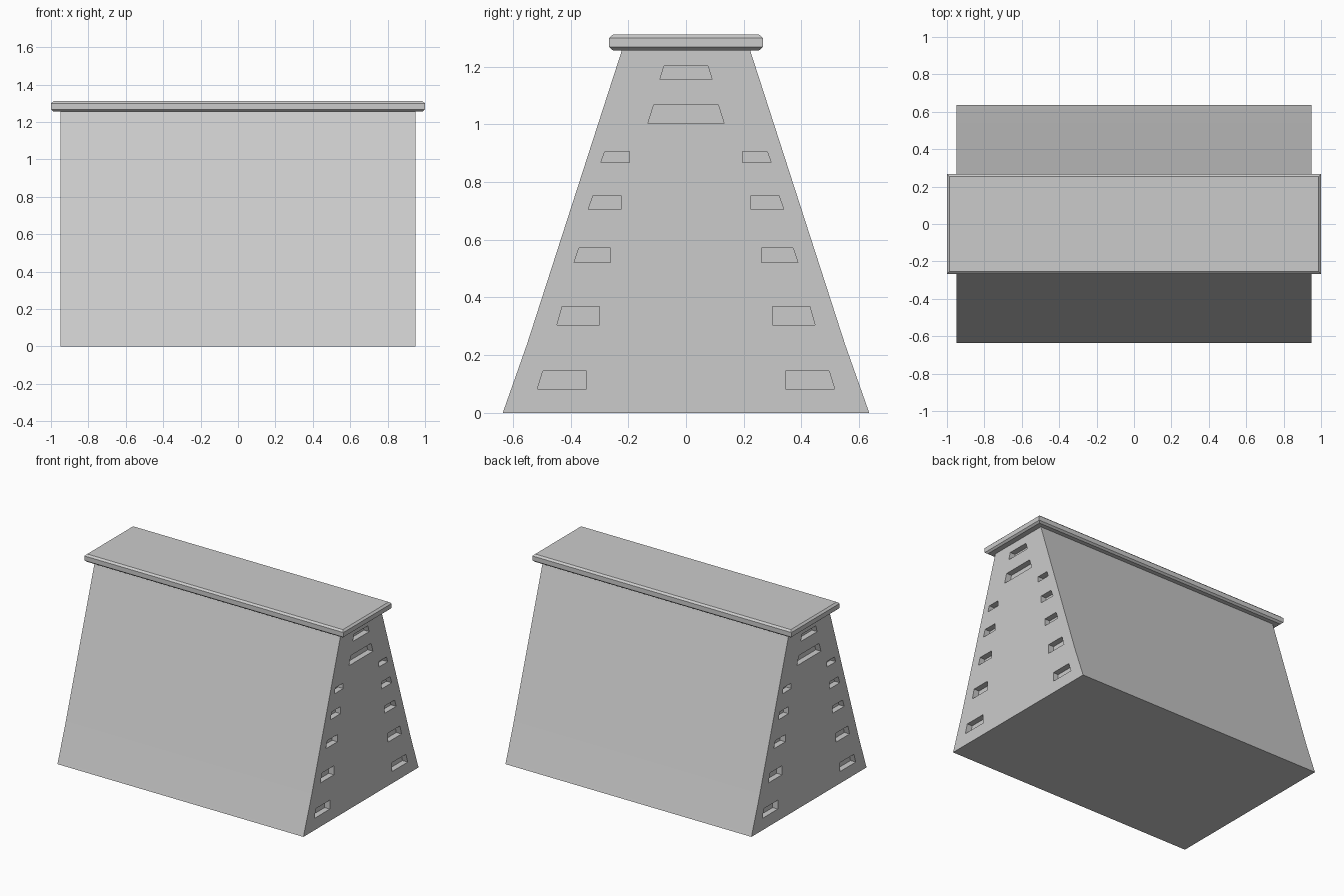
import bpy, bmesh

if "Cube" in bpy.data.objects:
    bpy.data.objects.remove(bpy.data.objects["Cube"])


def new_object(name, bm):
    bmesh.ops.recalc_face_normals(bm, faces=bm.faces[:])
    mesh = bpy.data.meshes.new(name)
    bm.to_mesh(mesh)
    bm.free()
    obj = bpy.data.objects.new(name, mesh)
    bpy.context.collection.objects.link(obj)
    return obj


def loft(bm, rings):
    """Skin matching rings of points and cap both ends."""
    loops = [[bm.verts.new(p) for p in ring] for ring in rings]
    n = len(loops[0])
    for a, b in zip(loops, loops[1:]):
        for i in range(n):
            j = (i + 1) % n
            bm.faces.new((a[i], a[j], b[j], b[i]))
    bm.faces.new(loops[0])
    bm.faces.new(loops[-1])


def prism(bm, profile, x0, x1):
    """Extrude a (y, z) profile along x."""
    loft(bm, [[(x, y, z) for y, z in profile] for x in (x0, x1)])


HALF_X = 0.95
SLOT_DEPTH = 0.04

# Tapered body with a slightly flared foot
half = [(0.635, 0), (0.552, 0.235), (0.222, 1.257)]
bm = bmesh.new()
prism(bm, half + [(-y, z) for y, z in reversed(half)], -HALF_X, HALF_X)
body = new_object("vault_body", bm)

# Grip slots: (z low, z high, inner y, outer y at bottom, outer y at top)
side_slots = [
    (0.083, 0.145, 0.344, 0.515, 0.496),
    (0.305, 0.368, 0.299, 0.447, 0.429),
    (0.521, 0.571, 0.261, 0.388, 0.371),
    (0.704, 0.753, 0.226, 0.339, 0.322),
    (0.868, 0.906, 0.196, 0.295, 0.281),
]
centre_slots = [(1.003, 1.066, 0.132, 0.112), (1.156, 1.202, 0.090, 0.076)]
profiles = [[(-b, z0), (b, z0), (t, z1), (-t, z1)] for z0, z1, b, t in centre_slots]
for z0, z1, inner, b, t in side_slots:
    for s in (1, -1):
        profiles.append([(s * inner, z0), (s * b, z0), (s * t, z1), (s * inner, z1)])

bm = bmesh.new()
for s in (1, -1):
    for profile in profiles:
        prism(bm, profile, s * (HALF_X - SLOT_DEPTH), s * (HALF_X + 0.05))
cutter = new_object("slot_cutter", bm)
cutter.hide_render = True

# Cut the slots into both ends
mod = body.modifiers.new("slots", 'BOOLEAN')
mod.operation = 'DIFFERENCE'
mod.solver = 'EXACT'
mod.object = cutter
bpy.context.view_layer.objects.active = body
body.select_set(True)
bpy.ops.object.modifier_apply(modifier=mod.name)
bpy.data.objects.remove(cutter)
bpy.ops.object.shade_smooth_by_angle()

# Overhanging top board, chamfered along its upper and lower rims
bm = bmesh.new()
rings = []
for z, inset in [(1.256, 0.013), (1.267, 0), (1.299, 0), (1.311, 0.013)]:
    x, y = 1.0 - inset, 0.266 - inset
    rings.append([(-x, -y, z), (x, -y, z), (x, y, z), (-x, y, z)])
loft(bm, rings)
new_object("top_board", bm)
